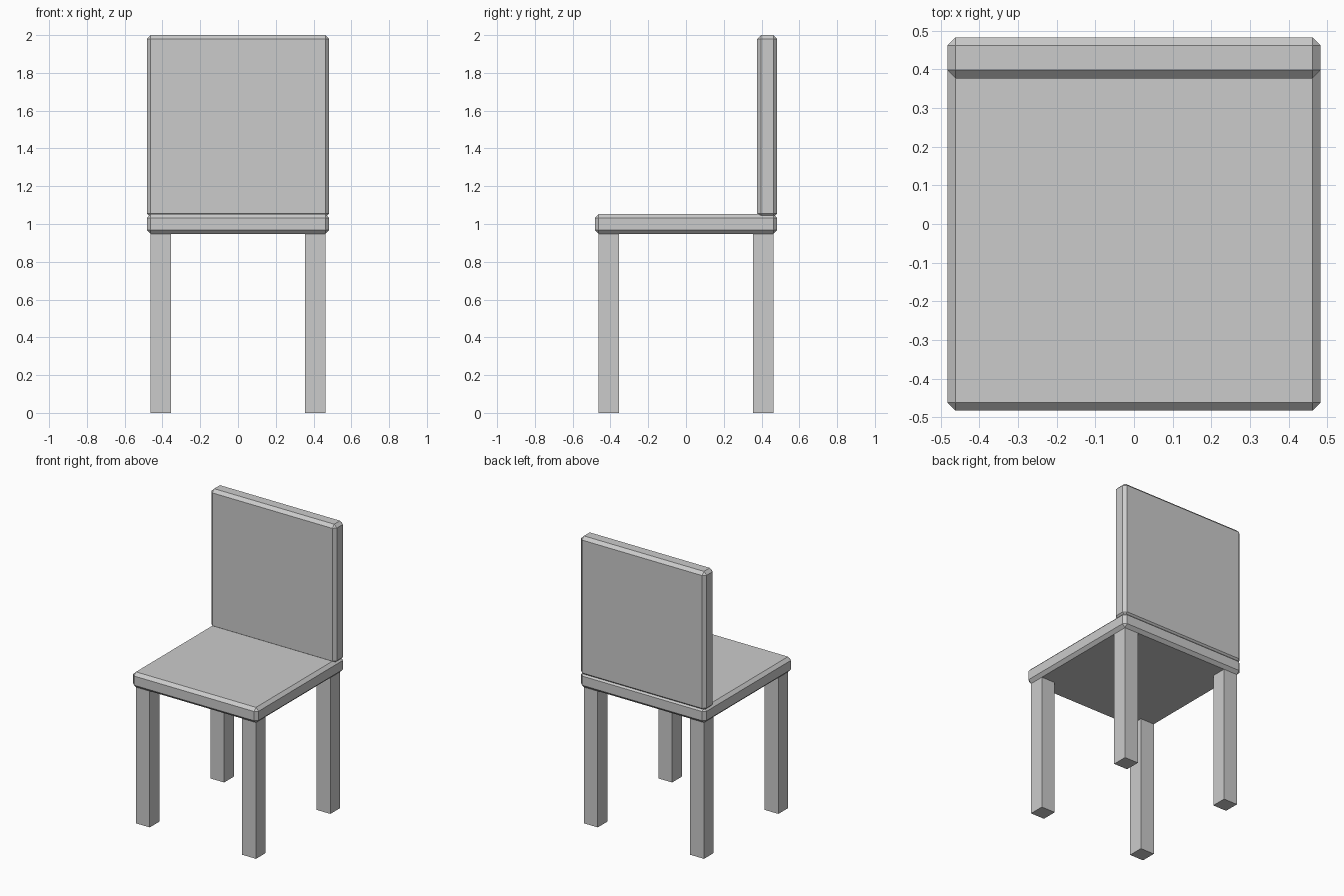
import bpy
import bmesh
from mathutils import Matrix, Vector

cube = bpy.data.objects.get("Cube")
if cube:
    bpy.data.objects.remove(cube, do_unlink=True)

# Single plain grey material
GREY = (0.6, 0.6, 0.6, 1.0)
grey = bpy.data.materials.new("plain_grey")
grey.use_nodes = True
grey.diffuse_color = GREY
grey.node_tree.nodes["Principled BSDF"].inputs["Base Color"].default_value = GREY


def add_box(name, low, high, chamfer=0.0):
    """Box between two corners, with optional single-cut chamfered edges."""
    low, high = Vector(low), Vector(high)
    bm = bmesh.new()
    bmesh.ops.create_cube(bm, size=1, matrix=Matrix.Diagonal((*(high - low), 1)))
    if chamfer:
        bmesh.ops.bevel(bm, geom=bm.edges[:], offset=chamfer, segments=1,
                        affect='EDGES')
    mesh = bpy.data.meshes.new(name)
    bm.to_mesh(mesh)
    bm.free()
    mesh.materials.append(grey)
    obj = bpy.data.objects.new(name, mesh)
    obj.location = (low + high) / 2
    bpy.context.collection.objects.link(obj)


HALF = 0.483        # half the seat width
THICK = 0.106       # board and leg thickness
CHAMFER = 0.021
SEAT_TOP = 1.054
SEAT_BOTTOM = SEAT_TOP - THICK

# Seat and backrest: equal chamfered boards, the backrest sunk into the seat
add_box("seat", (-HALF, -HALF, SEAT_BOTTOM), (HALF, HALF, SEAT_TOP), CHAMFER)
add_box("backrest", (-HALF, HALF - THICK, 2 - 2 * HALF), (HALF, HALF, 2), CHAMFER)

# Four square legs, inset by the chamfer
centre = HALF - CHAMFER - THICK / 2
for depth, y in (("front", -centre), ("back", centre)):
    for side, x in (("left", centre), ("right", -centre)):
        add_box(f"{depth}_{side}_leg",
                (x - THICK / 2, y - THICK / 2, 0),
                (x + THICK / 2, y + THICK / 2, SEAT_BOTTOM))
